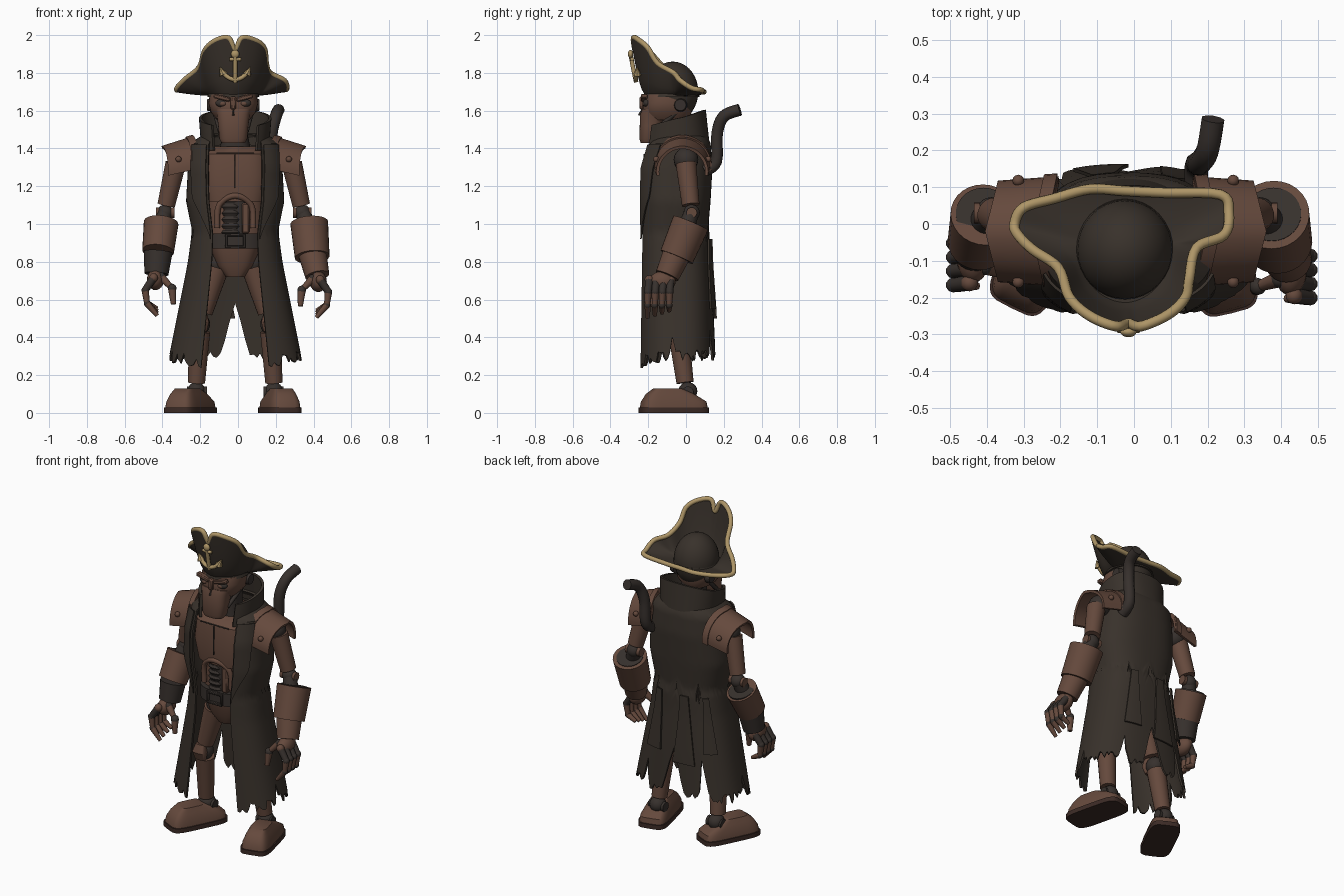
import bpy, bmesh, random
from math import sin, cos, pi, asin, radians, copysign
from mathutils import Vector, Matrix

random.seed(4)
old = bpy.data.objects.get("Cube")
if old:
    bpy.data.objects.remove(old, do_unlink=True)
C = -0.015  # body centre line


def material(name, rgb):
    m = bpy.data.materials.new(name)
    m.use_nodes = True
    m.diffuse_color = (*rgb, 1)
    m.node_tree.nodes["Principled BSDF"].inputs["Base Color"].default_value = (*rgb, 1)
    return m


CLOTH = material("dark cloth", (0.040, 0.031, 0.024))
RUST = material("rusty brown", (0.130, 0.067, 0.046))
IRON = material("dark iron", (0.038, 0.030, 0.026))
GOLD = material("pale gold", (0.42, 0.30, 0.135))
SOLE = material("dark sole", (0.045, 0.024, 0.019))


def finish(name, bm, mat, thick=0):
    bmesh.ops.recalc_face_normals(bm, faces=bm.faces[:])
    if thick:
        bmesh.ops.solidify(bm, geom=bm.faces[:], thickness=thick)
        bmesh.ops.recalc_face_normals(bm, faces=bm.faces[:])
    me = bpy.data.meshes.new(name)
    bm.to_mesh(me)
    bm.free()
    me.materials.append(mat)
    me.shade_smooth()
    me.set_sharp_from_angle(angle=radians(38))
    ob = bpy.data.objects.new(name, me)
    bpy.context.scene.collection.objects.link(ob)


def grid(name, f, nu, nv, mat, thick=0, closed=False):
    bm = bmesh.new()
    cols = nu if closed else nu + 1
    vs = [[bm.verts.new(f(i / nu, j / nv)) for i in range(cols)] for j in range(nv + 1)]
    for j in range(nv):
        for i in range(nu):
            k = (i + 1) % cols
            bm.faces.new((vs[j][i], vs[j][k], vs[j + 1][k], vs[j + 1][i]))
    finish(name, bm, mat, thick)


def power(v, p):
    return copysign(abs(v) ** p, v)


def loft(name, rows, mat, p=0.75, n=32, matrix=Matrix()):
    """Stack of rounded sections: (z, centre x, centre y, radius x, radius y)."""
    bm = bmesh.new()
    rings = []
    for z, cx, cy, rx, ry in rows:
        rings.append([bm.verts.new((cx + rx * power(cos(2 * pi * i / n), p),
                                    cy + ry * power(sin(2 * pi * i / n), p), z)) for i in range(n)])
    for a, b in zip(rings, rings[1:]):
        for i in range(n):
            bm.faces.new((a[i], a[(i + 1) % n], b[(i + 1) % n], b[i]))
    bm.faces.new(rings[0])
    bm.faces.new(rings[-1])
    bmesh.ops.transform(bm, matrix=matrix, verts=bm.verts[:])
    finish(name, bm, mat)


def tube(name, a, b, r0, r1, mat, n=20):
    a, b = Vector(a), Vector(b)
    bm = bmesh.new()
    mx = Matrix.Translation((a + b) / 2) @ (b - a).to_track_quat('Z', 'Y').to_matrix().to_4x4()
    bmesh.ops.create_cone(bm, cap_ends=True, segments=n, radius1=r0, radius2=r1,
                          depth=(b - a).length, matrix=mx)
    finish(name, bm, mat)


def ball(name, at, radii, mat, n=20):
    bm = bmesh.new()
    mx = Matrix.Translation(at) @ Matrix.Diagonal((*radii, 1))
    bmesh.ops.create_uvsphere(bm, u_segments=n, v_segments=n // 2 + 2, radius=1, matrix=mx)
    finish(name, bm, mat)


def box(name, at, size, mat, tilt=0):
    bm = bmesh.new()
    mx = Matrix.Translation(at) @ Matrix.Rotation(tilt, 4, 'Y') @ Matrix.Diagonal((*size, 1))
    bmesh.ops.create_cube(bm, size=1, matrix=mx)
    bmesh.ops.bevel(bm, geom=bm.edges[:], offset=min(size) * 0.25, segments=1, affect='EDGES')
    finish(name, bm, mat)


def smooth_path(pts, closed=False, steps=5):
    pts, out = [Vector(p) for p in pts], []
    n = len(pts)
    at = (lambda i: pts[i % n]) if closed else (lambda i: pts[max(0, min(n - 1, i))])
    for i in range(n if closed else n - 1):
        a, b, c, d = at(i - 1), at(i), at(i + 1), at(i + 2)
        for k in range(steps):
            t = k / steps
            out.append(0.5 * (2 * b + (c - a) * t + (2 * a - 5 * b + 4 * c - d) * t * t
                              + (3 * b - a - 3 * c + d) * t ** 3))
    return out if closed else out + [pts[-1]]


def sweep(name, pts, r, mat, closed=False):
    cu = bpy.data.curves.new(name, 'CURVE')
    cu.dimensions, cu.bevel_depth, cu.bevel_resolution, cu.use_fill_caps = '3D', r, 3, True
    sp = cu.splines.new('POLY')
    sp.points.add(len(pts) - 1)
    for q, p in zip(sp.points, pts):
        q.co = (*p, 1)
    sp.use_cyclic_u = closed
    tmp = bpy.data.objects.new(name + " path", cu)
    bm = bmesh.new()
    bm.from_mesh(bpy.data.meshes.new_from_object(tmp))
    bpy.data.objects.remove(tmp)
    finish(name, bm, mat)


# Long coat: rows of height, half width, front y, back y, half opening
COAT = [(1.48, .16, -.15, .10, .11), (1.43, .235, -.21, .13, .14), (1.30, .25, -.25, .14, .145),
        (1.12, .26, -.25, .13, .14), (.945, .224, -.245, .115, .12), (.935, .232, -.245, .125, .12),
        (.80, .25, -.245, .128, .125), (.55, .30, -.25, .145, .15), (.25, .36, -.255, .16, .18)]


def coat_point(u, z, off=0):
    for a, b in zip(COAT, COAT[1:]):
        if z >= b[0] or b is COAT[-1]:
            t = (z - a[0]) / (b[0] - a[0])
            rx, yf, yb, w = [p + (q - p) * t for p, q in zip(a[1:], b[1:])]
            break
    start = asin((w / rx) ** (1 / .78))
    a = start + (2 * pi - 2 * start) * u
    return (C + (rx + off) * power(sin(a), .78),
            (yf + yb) / 2 - ((yb - yf) / 2 + off) * power(cos(a), .78), z)


COLS = 110
hem = [.31 + random.uniform(-.035, .03) - .04 * abs(2 * i / COLS - 1) ** 4 for i in range(COLS + 1)]
for centre, half, top in ((.5, .026, .58), (.6, .022, .54), (.40, .016, .46), (.2, .012, .40), (.8, .012, .42)):
    for i in range(COLS + 1):
        d = abs(i / COLS - centre) / half
        if d < 1:
            hem[i] = max(hem[i], top - (top - .3) * d)
grid("long_coat", lambda u, v: coat_point(u, 1.48 + (hem[round(u * COLS)] - 1.48) * v),
     COLS, 44, CLOTH, .012)
for side in (0, 1):
    def lapel(u, v):
        reach = (.11 - .05 * v) * min(1, (1 - v) * 2.2) * u + .004
        return coat_point(abs(side - reach), 1.42 - .5 * v, .014)
    grid("lapel", lapel, 6, 16, CLOTH, .008)
for u0, low in ((.43, .55), (.535, .5), (.645, .58)):
    grid("back_strap", lambda u, v: coat_point(u0 + .035 * (u - .5) * (1 + v), .92 + (low - .92) * v, .016),
         4, 8, CLOTH, .01)


# Standing collar
def collar(u, v):
    a = .65 + (2 * pi - 1.3) * u
    rear = (1 - cos(a)) / 2
    reach = (.165 - .02 * v) + .035 * (1 - rear) ** 2
    return (C + (.18 + .012 * v) * power(sin(a), .85), -.04 - reach * power(cos(a), .85),
            1.385 + .035 * rear + (.13 + .055 * rear) * v)


grid("coat_collar", collar, 40, 6, CLOTH, .016)

# Torso
loft("belly", [(.9, C, -.05, .15, .12), (1.2, C, -.05, .16, .13)], RUST)
loft("chest_plate", [(1.12, C, -.045, .165, .165), (1.25, C, -.045, .19, .18), (1.37, C, -.04, .18, .17),
                     (1.41, C, -.03, .14, .13)], RUST, .6)
box("chest_seam", (C, -.222, 1.28), (.005, .008, .18), IRON)
box("chest_top_seam", (C, -.213, 1.375), (.2, .008, .005), IRON)
sweep("belly_arch", smooth_path([(C - .095, -.18, .98), (C - .085, -.19, 1.1), (C, -.212, 1.15),
                                 (C + .085, -.19, 1.1), (C + .095, -.18, .98)]), .016, RUST)
loft("belly_recess", [(.93, C, -.1, .08, .08), (1.12, C, -.1, .075, .09)], IRON)
box("belly_side_plate", (C + .055, -.18, 1.03), (.04, .03, .16), RUST)
for i in range(6):
    z = .955 + .034 * i
    loft("belly_segment", [(z - .014, C - .02, -.12, .05, .07), (z, C - .02, -.12, .058, .078),
                           (z + .014, C - .02, -.12, .05, .07)], IRON)
loft("belt", [(.87, C, -.05, .165, .155), (.95, C, -.05, .165, .155)], IRON)
for dz in (-1, 1):
    box("buckle_bar", (C, -.212, .91 + .032 * dz), (.11, .02, .014), IRON)
    box("buckle_post", (C + .048 * dz, -.212, .91), (.014, .02, .07), IRON)
loft("pelvis", [(.72, C, -.06, .05, .07), (.78, C, -.06, .10, .10), (.87, C, -.05, .13, .13)], RUST, .65)
loft("neck", [(1.36, C, -.05, .09, .09), (1.48, C, -.06, .065, .07), (1.62, C, -.06, .07, .08)], IRON)

# Head
H = -.025
loft("skull", [(1.55, H, -.10, .085, .11), (1.59, H, -.10, .118, .13), (1.64, H, -.10, .132, .13),
               (1.685, H, -.095, .124, .12)], RUST, .85)
loft("jaw", [(1.43, H, -.20, .062, .040), (1.45, H, -.195, .074, .052), (1.52, H, -.185, .08, .06),
             (1.58, H, -.175, .088, .068), (1.61, H, -.165, .098, .066)], RUST, .75)
tube("nose_hole", (H, -.238, 1.572), (H, -.226, 1.612), .018, .006, IRON, 3)
box("nose_bridge", (H, -.232, 1.64), (.03, .03, .07), RUST)
for s in (-1, 1):
    ball("eye_socket", (H + s * .058, -.208, 1.64), (.036, .02, .022), IRON)
    ball("eye", (H + s * .056, -.221, 1.637), (.018, .01, .012), RUST, 12)
    box("brow", (H + s * .06, -.222, 1.668), (.09, .035, .024), RUST, -s * .25)
    tube("ear_disc", (H + s * .11, -.03, 1.63), (H + s * .138, -.03, 1.63), .036, .03, IRON)
    tube("jaw_rod", (H + s * .10, -.04, 1.60), (H + s * .07, -.17, 1.49), .012, .012, IRON, 10)

# Three-cornered hat
EDGE = [(-.325, 0, 1.71), (-.30, .045, 1.71), (-.215, .07, 1.70), (-.12, .095, 1.70), (-.025, .09, 1.70),
        (.085, .085, 1.70), (.235, .08, 1.71), (.258, .03, 1.72), (.245, -.03, 1.76), (.17, -.065, 1.80),
        (.15, -.15, 1.85), (.14, -.20, 1.93), (.095, -.245, 1.97), (.02, -.278, 1.985), (C, -.27, 1.92),
        (-.05, -.278, 1.985), (-.12, -.25, 1.97), (-.175, -.20, 1.92), (-.205, -.12, 1.83),
        (-.275, -.07, 1.77), (-.315, -.03, 1.73)]
rim = smooth_path(EDGE, True)


def brim(u, v):
    o = rim[round(u * len(rim)) % len(rim)]
    d = Vector((o.x - H, o.y + .06)).normalized()
    inner = Vector((H + .118 * d.x, -.06 + (.148 if d.y < 0 else .10) * d.y, 1.69))
    xy = inner.lerp(o, v ** .65)
    return (xy.x, xy.y, inner.z + (o.z - inner.z) * v)


grid("hat_brim", brim, len(rim), 8, CLOTH, .012, True)
sweep("hat_trim", rim, .014, GOLD, True)
loft("hat_band", [(1.672, H, -.075, .138, .148), (1.70, H, -.075, .13, .142)], CLOTH, 1)
ball("hat_crown", (H, -.07, 1.70), (.13, .135, .16), CLOTH, 32)


# Anchor emblem laid on the raised brim
def on_brim(x, z):
    return (C + x, -.235 - .072 * ((z - 1.675) / .31) ** .65 + 3.5 * x * x, z)


sweep("anchor_shank", [on_brim(0, z) for z in (1.75, 1.79, 1.84, 1.89)], .012, GOLD)
sweep("anchor_arms", smooth_path([on_brim(x * .035, 1.765 + .010 * x * x) for x in (-2, -1, 0, 1, 2)]), .012, GOLD)
sweep("anchor_stock", [on_brim(x, 1.872) for x in (-.03, 0, .03)], .010, GOLD)
ball("anchor_head", on_brim(0, 1.90), (.022, .014, .022), GOLD)
for s in (-1, 1):
    tube("anchor_fluke", on_brim(s * .062, 1.79), on_brim(s * .08, 1.83), .023, .002, GOLD, 8)

# Exhaust pipe on the back
sweep("back_pipe", smooth_path([(.17, .10, 1.28), (.17, .16, 1.33), (.178, .165, 1.48), (.2, .2, 1.57),
                                (.215, .285, 1.605)]), .032, IRON)

# Limbs, built once per side; the left arm hangs closer and its hand reaches further
for s in (-1, 1):
    left = s > 0

    def P(x, y, z):
        return (C + s * x, y, z)

    def A(x, y, z):
        return P(x - (.015 if left else 0), y, z)

    def hand(x, y, z):
        return P(x + (.01 if left else -.008), y + (0 if left else .035), z - (.01 if left else 0))

    def pad(u, v, grow=0):
        a = radians(-98 + 196 * u)
        r = .15 - .012 * v + grow
        return A(.225 + .165 * v - .035 * abs(sin(a)), -.02 + r * sin(a), 1.315 - .04 * v + r * cos(a))
    grid("shoulder_pad", pad, 20, 5, RUST, .016)
    grid("shoulder_pad_band", lambda u, v: pad(u, .02 + .22 * v, .008), 20, 2, RUST, .01)
    for u in (.15, .85):
        ball("pad_bolt", pad(u, .65, .006), (.016, .016, .016), RUST, 12)
    ball("shoulder_joint", A(.29, 0, 1.34), (.065, .065, .065), IRON)
    tube("upper_arm", A(.315, 0, 1.32), A(.365, .025, 1.10), .055, .047, RUST)
    ball("elbow", A(.372, .03, 1.06), (.043, .043, .043), IRON)
    tube("elbow_pin", A(.32, .03, 1.06), A(.42, .03, 1.06), .028, .028, RUST)
    tube("forearm", A(.375, .03, 1.06), P(.41, -.03, .9), .04, .05, IRON)
    wide = .10 if left else .092
    low = .825 if left else .855
    tube("gauntlet", P(.392, .025, 1.005), P(.408, -.05, low), wide, wide - .008, RUST, 28)
    tube("gauntlet_lining", P(.3917, .0264, 1.008), P(.394, .015, .98), .078, .078, IRON, 28)
    tube("wrist_cuff", P(.408, -.045, .85), hand(.425, -.10, .735), .076, .064, RUST if left else IRON, 24)
    ball("palm", hand(.43, -.125, .705), (.045, .07, .055), RUST)
    for k in range(4):
        y = -.195 + .038 * k
        line = [hand(.44, y, .715), hand(.484, y - .006, .65), hand(.475, y - .008, .58),
                hand(.42, y - .008, .515 + .012 * k)]
        for i in range(3):
            tube("finger_segment", line[i], line[i + 1], .022 - .002 * i, .019 - .004 * i,
                 IRON if i == 0 else RUST, 10)
            ball("knuckle", line[i], [.024 - .003 * i] * 3, IRON if i else RUST, 10)
    thumb = [hand(.40, -.15, .72), hand(.342, -.17, .66), hand(.335, -.18, .575)]
    for a, b in zip(thumb, thumb[1:]):
        tube("thumb_segment", a, b, .023, .014, RUST, 10)
        ball("thumb_knuckle", a, (.024, .024, .024), IRON, 10)
    # Leg
    ball("hip", P(.09, -.05, .79), (.065, .07, .06), IRON)
    tube("thigh", P(.10, -.06, .77), P(.17, -.06, .53), .068, .05, RUST)
    ball("knee", P(.183, -.05, .47), (.05, .055, .055), IRON)
    loft("kneecap", [(.43, C + s * .185, -.09, .035, .02), (.48, C + s * .183, -.1, .045, .03),
                     (.53, C + s * .18, -.095, .03, .02)], RUST)
    tube("shin", P(.188, -.04, .43), P(.205, -.005, .16), .056, .046, RUST)
    tube("ankle_pin", P(.15, .01, .11), P(.255, .01, .11), .03, .03, IRON)
    ball("ankle", P(.205, .01, .115), (.048, .05, .048), IRON)
    # Boot, blocky with toes turned out
    turn = Matrix.Translation(P(.237, -.065, 0)) @ Matrix.Rotation(.24 if left else -.46, 4, 'Z')
    loft("boot_sole", [(0, 0, 0, .09, .183), (.028, 0, 0, .09, .183)], SOLE, .42, matrix=turn)
    loft("boot", [(.028, 0, 0, .084, .176), (.06, 0, 0, .08, .17), (.10, 0, -.02, .064, .125),
                  (.13, 0, -.035, .05, .07)], RUST, .42, matrix=turn)
